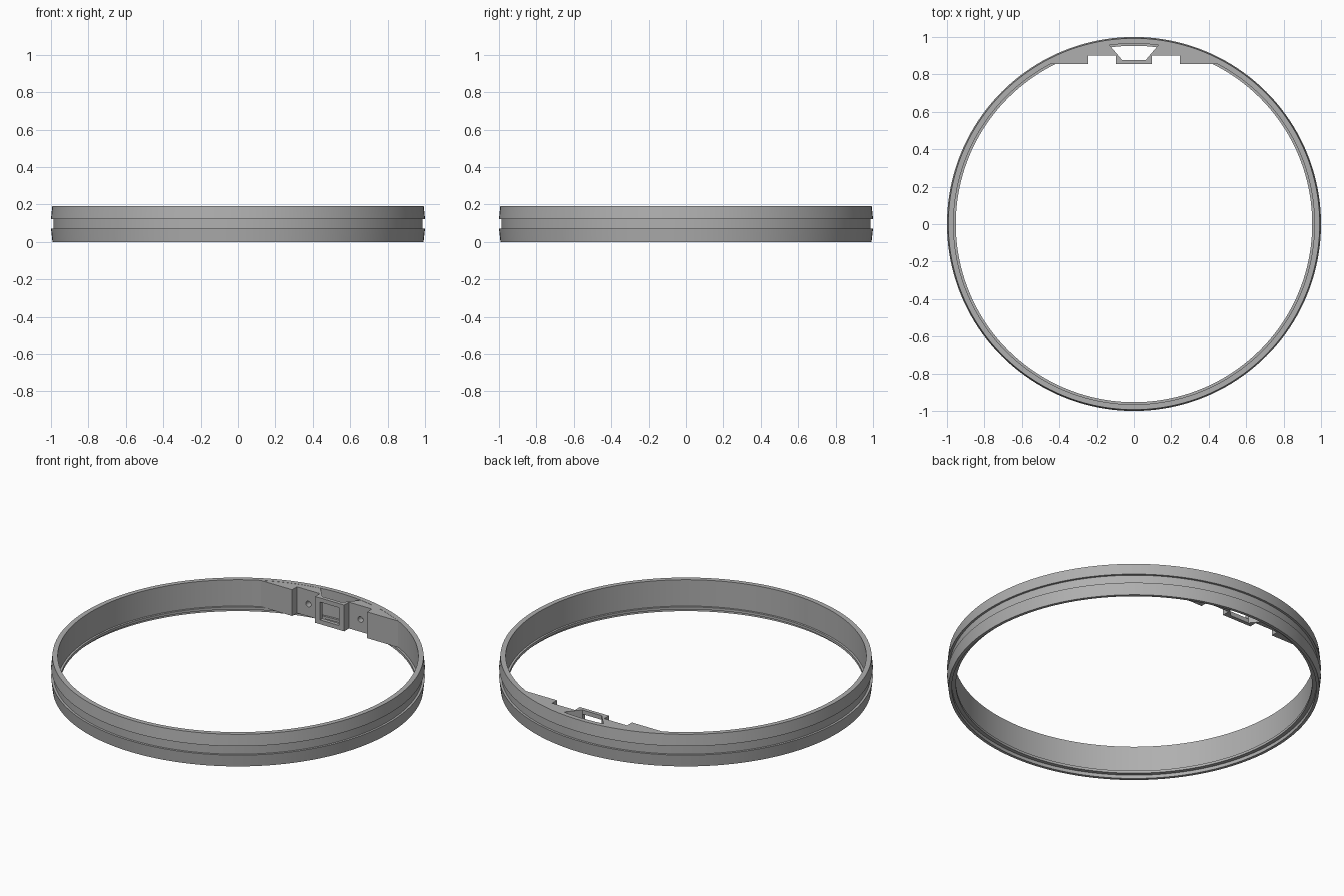
import bpy, bmesh, math
from mathutils import Matrix, Vector

cube = bpy.data.objects.get("Cube")
if cube:
    bpy.data.objects.remove(cube, do_unlink=True)

grey = bpy.data.materials.new("plain grey")
grey.use_nodes = True
colour = (0.43, 0.43, 0.43, 1)
grey.diffuse_color = colour
grey.node_tree.nodes["Principled BSDF"].inputs["Base Color"].default_value = colour


def make_object(name, bm):
    bmesh.ops.recalc_face_normals(bm, faces=bm.faces)
    mesh = bpy.data.meshes.new(name)
    bm.to_mesh(mesh)
    bm.free()
    mesh.materials.append(grey)
    obj = bpy.data.objects.new(name, mesh)
    bpy.context.collection.objects.link(obj)
    return obj


def select_only(obj):
    bpy.ops.object.select_all(action="DESELECT")
    obj.select_set(True)
    bpy.context.view_layer.objects.active = obj


def cut(target, cutter):
    cutter.hide_render = True
    mod = target.modifiers.new("cut", "BOOLEAN")
    mod.operation = "DIFFERENCE"
    mod.solver = "EXACT"
    mod.object = cutter
    select_only(target)
    bpy.ops.object.modifier_apply(modifier=mod.name)
    bpy.data.objects.remove(cutter, do_unlink=True)


# Ring: turned profile (radius, height) with outer groove and inner lip
HEIGHT = 0.19
profile = [(0.992, 0), (1.0, 0.07), (0.987, 0.07), (0.987, 0.123),
           (1.0, 0.123), (0.993, HEIGHT), (0.965, HEIGHT), (0.965, 0.035),
           (0.953, 0.035), (0.953, 0.02), (0.975, 0.02), (0.975, 0)]
bm = bmesh.new()
verts = [bm.verts.new((r, 0, z)) for r, z in profile]
edges = [bm.edges.new((v, verts[i - 1])) for i, v in enumerate(verts)]
bmesh.ops.spin(bm, geom=verts + edges, cent=(0, 0, 0), axis=(0, 0, 1),
               angle=math.tau, steps=160)
bmesh.ops.remove_doubles(bm, verts=bm.verts, dist=1e-4)
ring = make_object("ring", bm)

# Mounting block: half outline mirrored, then extruded upwards
FRONT, R = 0.855, 0.968
half = [(0.095, FRONT), (0.095, 0.9), (0.245, 0.9), (0.245, FRONT)]
start, end = math.asin(FRONT / R), math.acos(0.133 / R)
for i in range(13):
    a = start + (end - start) * i / 12
    half.append((R * math.cos(a), R * math.sin(a)))
half.append((0.063, 0.877))
outline = half + [(-x, y) for x, y in reversed(half)]
bm = bmesh.new()
base = bm.faces.new([bm.verts.new((x, y, 0.034)) for x, y in outline])
top = bmesh.ops.extrude_face_region(bm, geom=[base])["geom"]
bmesh.ops.translate(bm, vec=Vector((0, 0, 0.155)),
                    verts=[g for g in top if isinstance(g, bmesh.types.BMVert)])
block = make_object("mounting_block", bm)

# Rectangular window through the middle wall
bm = bmesh.new()
bmesh.ops.create_cube(bm, size=1, matrix=Matrix.Translation((0, 0.865, 0.112))
                      @ Matrix.Diagonal((0.125, 0.06, 0.105, 1)))
cut(block, make_object("window_cutter", bm))

# Screw holes in the two recesses
for side in (-1, 1):
    bm = bmesh.new()
    place = Matrix.Translation((side * 0.17, 0.905, 0.107)) @ Matrix.Rotation(math.pi / 2, 4, "X")
    bmesh.ops.create_cone(bm, cap_ends=True, segments=24, radius1=0.017,
                          radius2=0.017, depth=0.06, matrix=place)
    cut(block, make_object("screw_hole_cutter", bm))

for obj in (ring, block):
    select_only(obj)
    bpy.ops.object.shade_smooth_by_angle(angle=math.radians(25))
